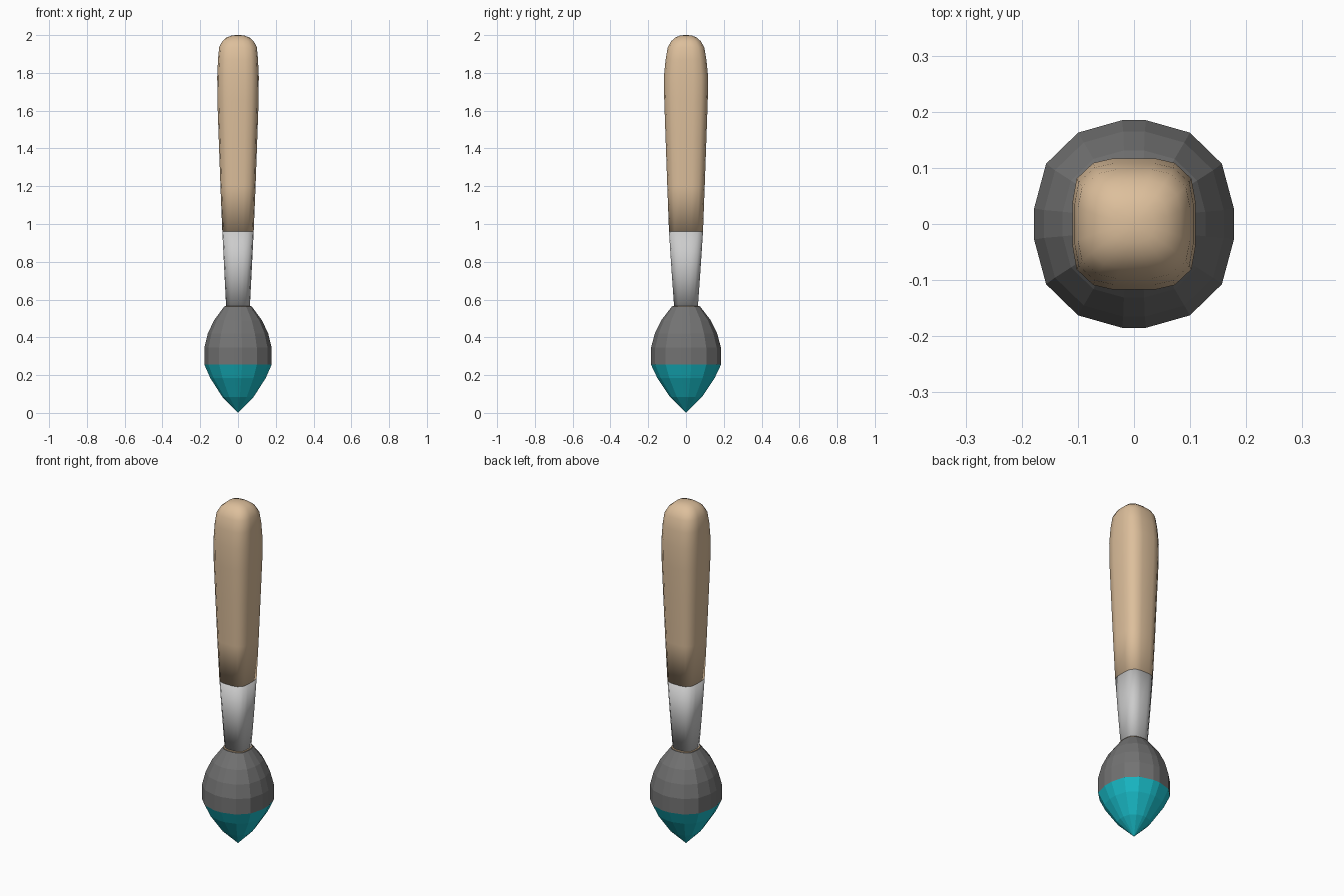
import bpy, bmesh

if "Cube" in bpy.data.objects:
    bpy.data.objects.remove(bpy.data.objects["Cube"])

# One quadrant of each 16-sided cross-section
ROUND = [(1, .15), (.88, .58), (.56, .88), (.12, 1)]
SQUARE = [(1, .32), (.93, .69), (.66, .93), (.34, 1)]


def section(blend):
    """Full loop, blend 0 = round, 1 = rounded square."""
    q = [(a[0] + (b[0] - a[0]) * blend, a[1] + (b[1] - a[1]) * blend)
         for a, b in zip(ROUND, SQUARE)]
    top = q + [(-x, y) for x, y in reversed(q)]
    return top + [(-x, -y) for x, y in top]


def material(name, rgb):
    m = bpy.data.materials.new(name)
    m.diffuse_color = (*rgb, 1)
    m.use_nodes = True
    m.node_tree.nodes["Principled BSDF"].inputs["Base Color"].default_value = m.diffuse_color
    return m


def loft(name, rings, mat, smooth=False, tip=None):
    """Skin rings of (z, half width, half depth, squareness), bottom to top."""
    bm = bmesh.new()
    loops = [[bm.verts.new((x * rx, y * ry, z)) for x, y in section(s)]
             for z, rx, ry, s in rings]
    for lo, hi in zip(loops, loops[1:]):
        for i in range(16):
            j = (i + 1) % 16
            bm.faces.new((lo[i], lo[j], hi[j], hi[i]))
    if tip is None:
        bm.faces.new(loops[0][::-1])
    else:
        point = bm.verts.new((0, 0, tip))
        for i in range(16):
            bm.faces.new((loops[0][(i + 1) % 16], loops[0][i], point))
    bm.faces.new(loops[-1])
    bmesh.ops.recalc_face_normals(bm, faces=bm.faces)
    for f in bm.faces:
        f.smooth = smooth
    me = bpy.data.meshes.new(name)
    bm.to_mesh(me)
    bm.free()
    me.materials.append(mat)
    ob = bpy.data.objects.new(name, me)
    bpy.context.collection.objects.link(ob)
    return ob


wood = material("wood", (.72, .52, .33))
metal = material("metal", (.52, .52, .52))
hair = material("hair", (.17, .17, .17))
paint = material("paint", (.01, .52, .60))

# Wooden handle with a domed end
loft("handle", [
    (.96, .083, .09, 1), (1.2, .093, .099, 1), (1.45, .102, .108, 1),
    (1.65, .109, .115, 1), (1.78, .110, .117, 1), (1.87, .106, .108, 1),
    (1.935, .100, .097, .9), (1.968, .083, .078, .8),
    (1.988, .060, .055, .6), (1.997, .035, .033, .4), (2.0, .012, .012, .2),
], wood, smooth=True)

# Metal ferrule
loft("ferrule", [(.565, .063, .063, .7), (.76, .073, .077, .9),
                 (.96, .083, .09, 1)], metal, smooth=True)

# Thin wooden lip where the ferrule meets the bristles
loft("ferrule_lip", [(.56, .070, .072, .5), (.567, .070, .072, .5)], wood)

# Bristles
loft("bristles", [
    (.255, .178, .185, 0), (.345, .178, .185, 0), (.42, .160, .165, 0),
    (.49, .127, .131, .1), (.563, .073, .075, .4),
], hair)

# Paint-dipped tip
loft("paint_tip", [
    (.085, .083, .085, 0), (.185, .147, .152, 0), (.255, .178, .185, 0),
], paint, tip=0)
